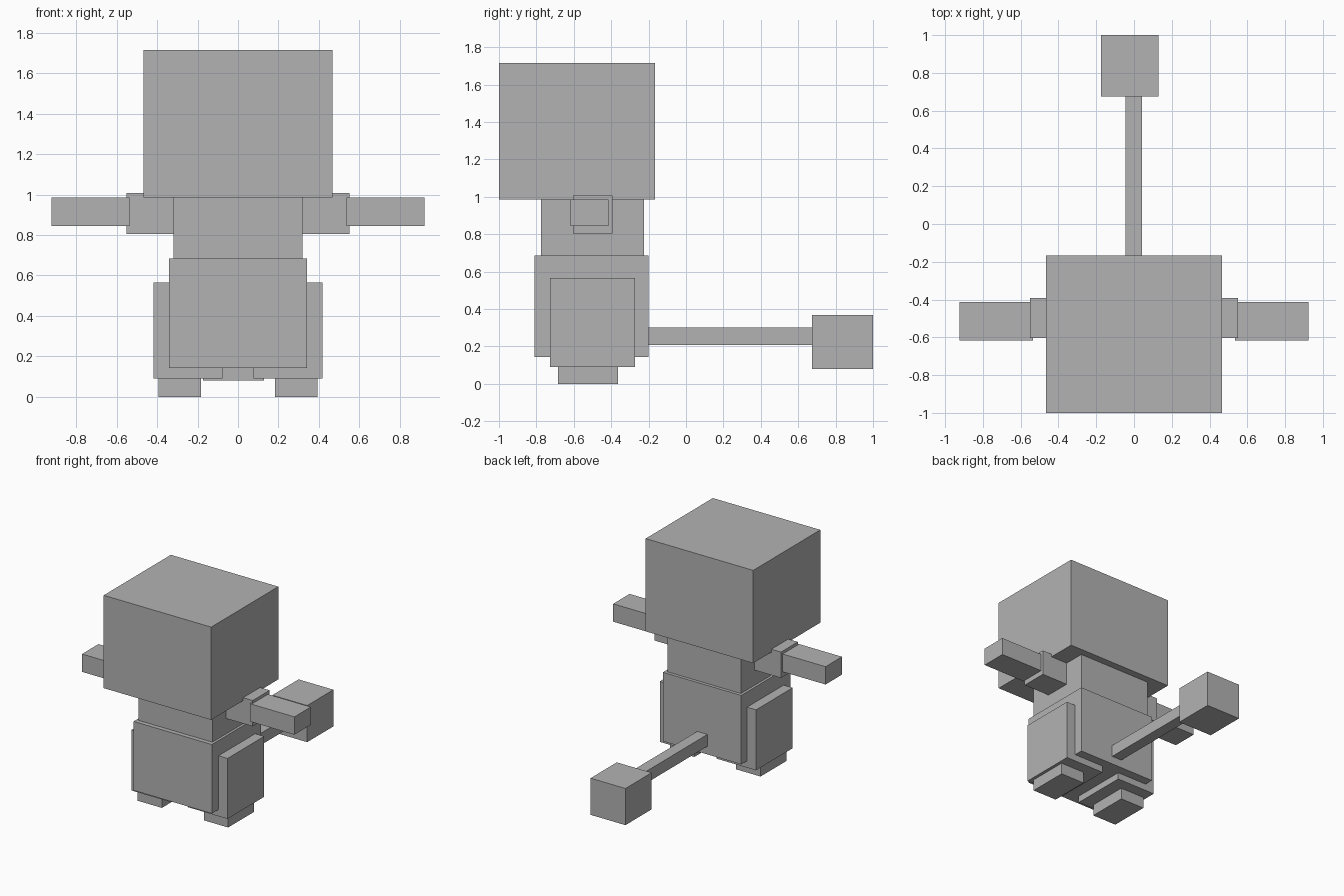
import bpy
from mathutils import Vector

cube = bpy.data.objects.get("Cube")
if cube:
    bpy.data.objects.remove(cube, do_unlink=True)

# One plain grey for the whole figure
grey = bpy.data.materials.new("plain_grey")
grey.use_nodes = True
colour = (0.45, 0.45, 0.45, 1)
grey.diffuse_color = colour
grey.node_tree.nodes["Principled BSDF"].inputs["Base Color"].default_value = colour


def box(name, x, y, z):
    """Box spanning the given (min, max) ranges."""
    low, high = Vector((x[0], y[0], z[0])), Vector((x[1], y[1], z[1]))
    bpy.ops.mesh.primitive_cube_add(size=1, location=(low + high) / 2)
    obj = bpy.context.object
    obj.name = name
    obj.scale = high - low
    bpy.ops.object.transform_apply(location=False, rotation=False, scale=True)
    obj.data.materials.append(grey)
    return obj


def pair(name, x, y, z):
    """Matching boxes on the left (+x) and right (-x)."""
    box("left_" + name, x, y, z)
    box("right_" + name, (-x[1], -x[0]), y, z)


# Head and trunk
box("head", (-0.467, 0.467), (-1, -0.167), (0.985, 1.714))
box("chest", (-0.32, 0.32), (-0.775, -0.225), (0.68, 0.99))
box("belly", (-0.34, 0.34), (-0.81, -0.2), (0.143, 0.685))

# Arms
pair("upper_arm", (0.3, 0.55), (-0.603, -0.393), (0.805, 1.008))
pair("forearm", (0.536, 0.923), (-0.618, -0.414), (0.845, 0.985))

# Legs
pair("thigh", (0.076, 0.418), (-0.727, -0.272), (0.09, 0.565))
pair("foot", (0.182, 0.394), (-0.685, -0.363), (0, 0.1))

# Tail with its block tip, set slightly to the right
box("tail", (-0.046, 0.043), (-0.22, 0.69), (0.207, 0.3))
box("tail_tip", (-0.174, 0.129), (0.675, 1), (0.08, 0.368))
